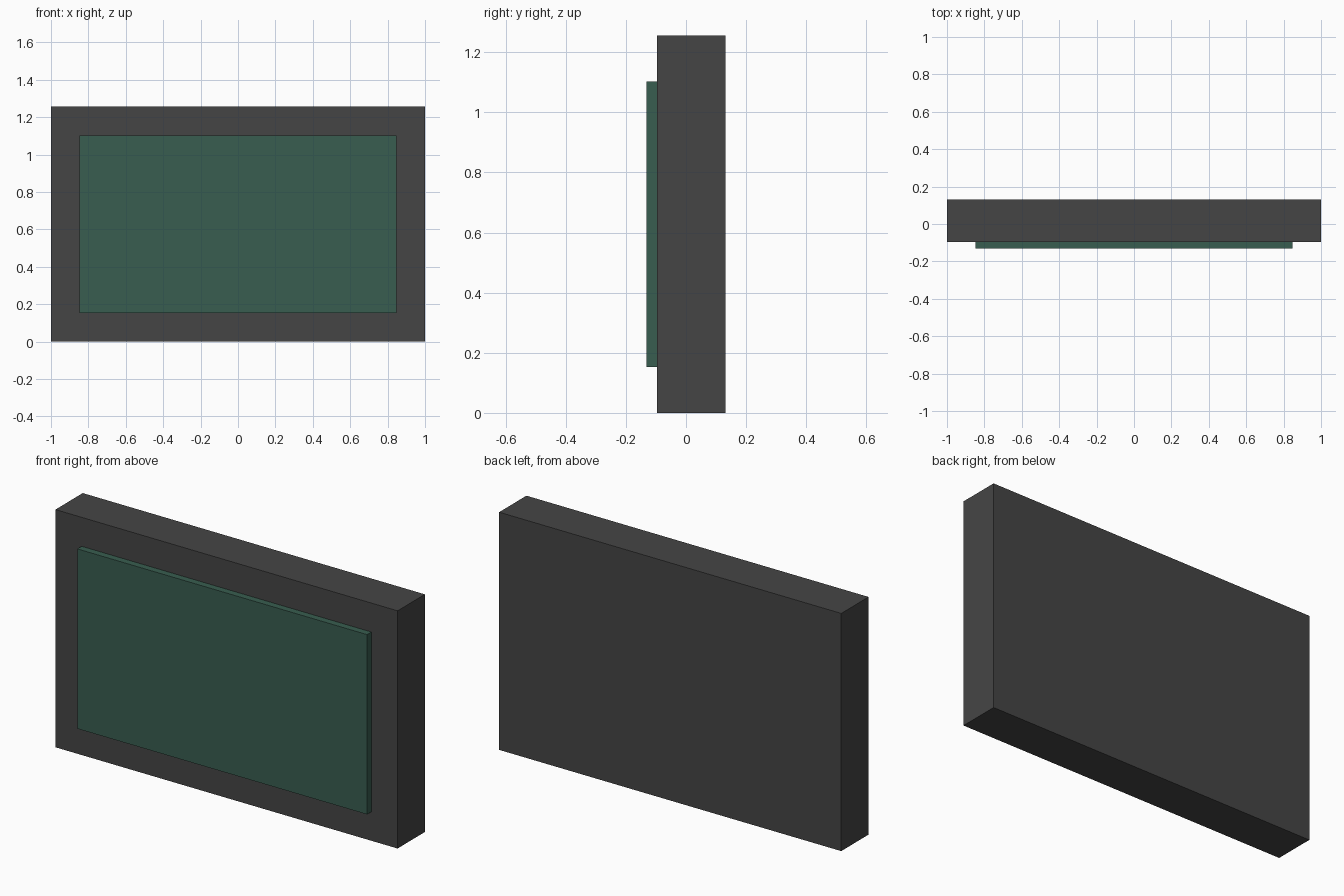
import bpy

if "Cube" in bpy.data.objects:
    bpy.data.objects.remove(bpy.data.objects["Cube"])


def box(name, lo, hi, color):
    """Axis-aligned box between two corners."""
    centre = [(a + b) / 2 for a, b in zip(lo, hi)]
    size = [b - a for a, b in zip(lo, hi)]
    bpy.ops.mesh.primitive_cube_add(size=1, location=centre)
    obj = bpy.context.object
    obj.name = name
    obj.scale = size
    bpy.ops.object.transform_apply(location=False, rotation=False, scale=True)
    mat = bpy.data.materials.new(name + "_material")
    mat.diffuse_color = color
    mat.use_nodes = True
    mat.node_tree.nodes["Principled BSDF"].inputs["Base Color"].default_value = mat.diffuse_color
    obj.data.materials.append(mat)
    return obj


HEIGHT = 1.256
FRONT = -0.096   # front face of the casing
DEPTH = 0.132    # half of the overall depth
BORDER = 0.153   # casing visible around the screen

# Dark casing
box("casing", (-1, FRONT, 0), (1, DEPTH, HEIGHT), (0.06, 0.06, 0.06, 1))

# Green screen panel raised from the casing front
box("screen", (-1 + BORDER, -DEPTH, BORDER), (1 - BORDER, FRONT, HEIGHT - BORDER),
    (0.04, 0.11, 0.08, 1))
